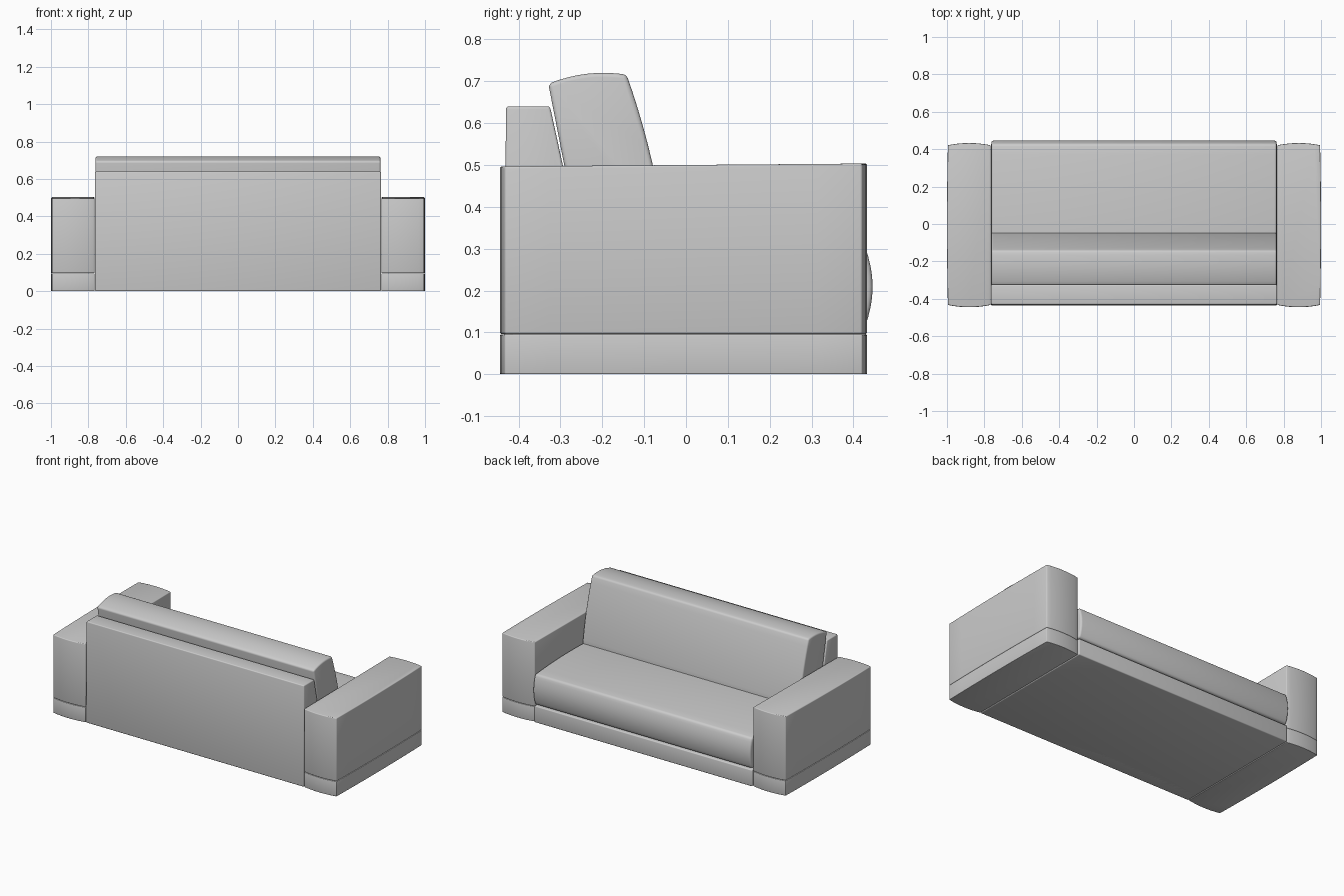
import bpy, bmesh, math
from mathutils import Vector

if "Cube" in bpy.data.objects:
    bpy.data.objects.remove(bpy.data.objects["Cube"])


def extrude_part(name, outline, direction, bevel, shape=None, mirror=False):
    """Extrude a planar outline, round its hard edges and shade it smooth."""
    bm = bmesh.new()
    face = bm.faces.new([bm.verts.new(p) for p in outline])
    ext = bmesh.ops.extrude_face_region(bm, geom=[face])
    moved = [g for g in ext["geom"] if isinstance(g, bmesh.types.BMVert)]
    bmesh.ops.translate(bm, verts=moved, vec=Vector(direction))
    bmesh.ops.recalc_face_normals(bm, faces=bm.faces[:])
    if shape:
        for v in bm.verts:
            v.co = shape(v.co)
    hard = [e for e in bm.edges if e.calc_face_angle(0) > math.radians(32)]
    bmesh.ops.bevel(bm, geom=hard, offset=bevel, segments=3, profile=0.5,
                    affect='EDGES', clamp_overlap=True)
    bmesh.ops.recalc_face_normals(bm, faces=bm.faces[:])
    me = bpy.data.meshes.new(name)
    bm.to_mesh(me)
    bm.free()
    ob = bpy.data.objects.new(name, me)
    bpy.context.collection.objects.link(ob)
    bpy.ops.object.select_all(action='DESELECT')
    ob.select_set(True)
    bpy.context.view_layer.objects.active = ob
    bpy.ops.object.shade_smooth_by_angle(angle=math.radians(40))
    if mirror:
        ob.modifiers.new("Mirror", 'MIRROR')
    return ob


def bow(a, b, bulge, n=8):
    """Points from a to b (2D) bowed sideways by bulge, end point left out."""
    a, b = Vector(a), Vector(b)
    d = (b - a).normalized()
    side = Vector((d.y, -d.x))
    return [a.lerp(b, i / n) + side * bulge * (1 - (2 * i / n - 1) ** 2)
            for i in range(n)]


def across(name, profile, half, bevel):
    """Part with a (y, z) profile running the width of the sofa."""
    return extrude_part(name, [(-half, y, z) for y, z in profile],
                        (2 * half, 0, 0), bevel)


# Arms: bowed front and rear ends, plinth band below a seam
plan = (bow((0.767, -0.433), (0.995, -0.433), 0.012)
        + bow((0.995, -0.433), (0.995, 0.421), 0.005)
        + bow((0.995, 0.421), (0.767, 0.421), 0.012)
        + [Vector((0.767, 0.421))])


def slope_top(co):
    z = co.z + (0.008 * co.y if co.z > 0.4 else 0)
    return Vector((co.x, co.y, z))


extrude_part("arm_base", [(p.x, p.y, 0) for p in plan], (0, 0, 0.095),
             0.003, mirror=True)
extrude_part("arm", [(p.x, p.y, 0.096) for p in plan], (0, 0, 0.404),
             0.005, slope_top, mirror=True)

# Base under the seat
across("base", [(-0.42, 0), (0.43, 0), (0.43, 0.105), (-0.42, 0.105)],
       0.764, 0.006)

# Back frame
across("back_frame", [(-0.436, 0), (-0.24, 0), (-0.24, 0.25),
                      (-0.325, 0.64), (-0.43, 0.64)], 0.764, 0.006)

# Seat cushion with crowned top and bulging front
seat = (bow((-0.26, 0.112), (0.427, 0.112), 0, 1)
        + bow((0.427, 0.112), (0.427, 0.306), 0.019)
        + bow((0.427, 0.306), (-0.26, 0.306), 0.016, 12)
        + [(-0.26, 0.306)])
across("seat_cushion", seat, 0.763, 0.012)

# Back cushion, leaning back with a rounded front and top
cushion = (bow((-0.25, 0.29), (-0.045, 0.30), 0, 1)
           + bow((-0.045, 0.30), (-0.142, 0.716), 0.012, 10)
           + bow((-0.142, 0.716), (-0.329, 0.694), 0.013)
           + [(-0.329, 0.694)])
across("back_cushion", cushion, 0.762, 0.01)
